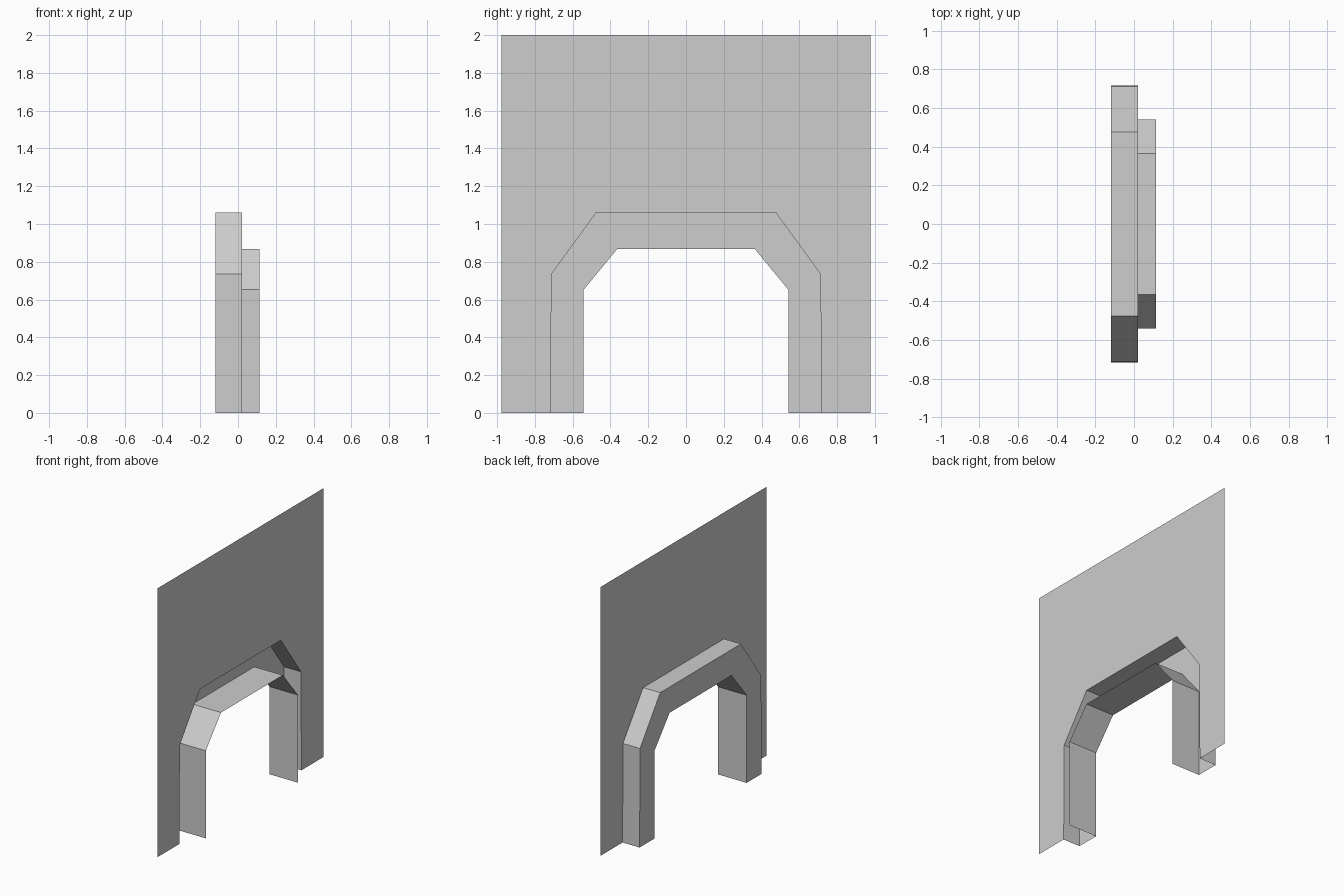
import bpy
import bmesh

cube = bpy.data.objects.get("Cube")
if cube:
    bpy.data.objects.remove(cube, do_unlink=True)

grey = bpy.data.materials.new("plain_grey")
grey.use_nodes = True
colour = (0.61, 0.61, 0.61, 1)
grey.diffuse_color = colour
grey.node_tree.nodes["Principled BSDF"].inputs["Base Color"].default_value = colour

# Depths of the wall sheet and of the two ends of the arch
WALL_X, FACE_X, REAR_X = 0.02, -0.12, 0.115


def mirrored(half):
    """Complete an open profile given from its foot to its crown."""
    return half + [(-y, z) for y, z in reversed(half)]


wall_edge = mirrored([(-0.977, 0), (-0.977, 0.735), (-0.977, 2)])
outer_arch = mirrored([(-0.717, 0), (-0.712, 0.735), (-0.475, 1.06)])
inner_arch = mirrored([(-0.542, 0), (-0.542, 0.652), (-0.364, 0.868)])


def sheet(name, profile_a, x_a, profile_b, x_b):
    """Bridge two open profiles with a strip of flat faces."""
    bm = bmesh.new()
    a = [bm.verts.new((x_a, y, z)) for y, z in profile_a]
    b = [bm.verts.new((x_b, y, z)) for y, z in profile_b]
    for i in range(len(a) - 1):
        bm.faces.new((a[i], a[i + 1], b[i + 1], b[i]))
    # Merge coplanar pieces into clean flat panels
    bmesh.ops.dissolve_limit(bm, angle_limit=0.01, verts=bm.verts, edges=bm.edges)
    mesh = bpy.data.meshes.new(name)
    bm.to_mesh(mesh)
    bm.free()
    mesh.materials.append(grey)
    obj = bpy.data.objects.new(name, mesh)
    bpy.context.collection.objects.link(obj)
    return obj


# Thin wall with an arched opening
sheet("wall", outer_arch, WALL_X, wall_edge, WALL_X)
# Raised surround: outer side and flat face
sheet("arch_outer_side", outer_arch, FACE_X, outer_arch, WALL_X)
sheet("arch_face", inner_arch, FACE_X, outer_arch, FACE_X)
# Inner lining running through the wall
sheet("arch_lining", inner_arch, REAR_X, inner_arch, FACE_X)
